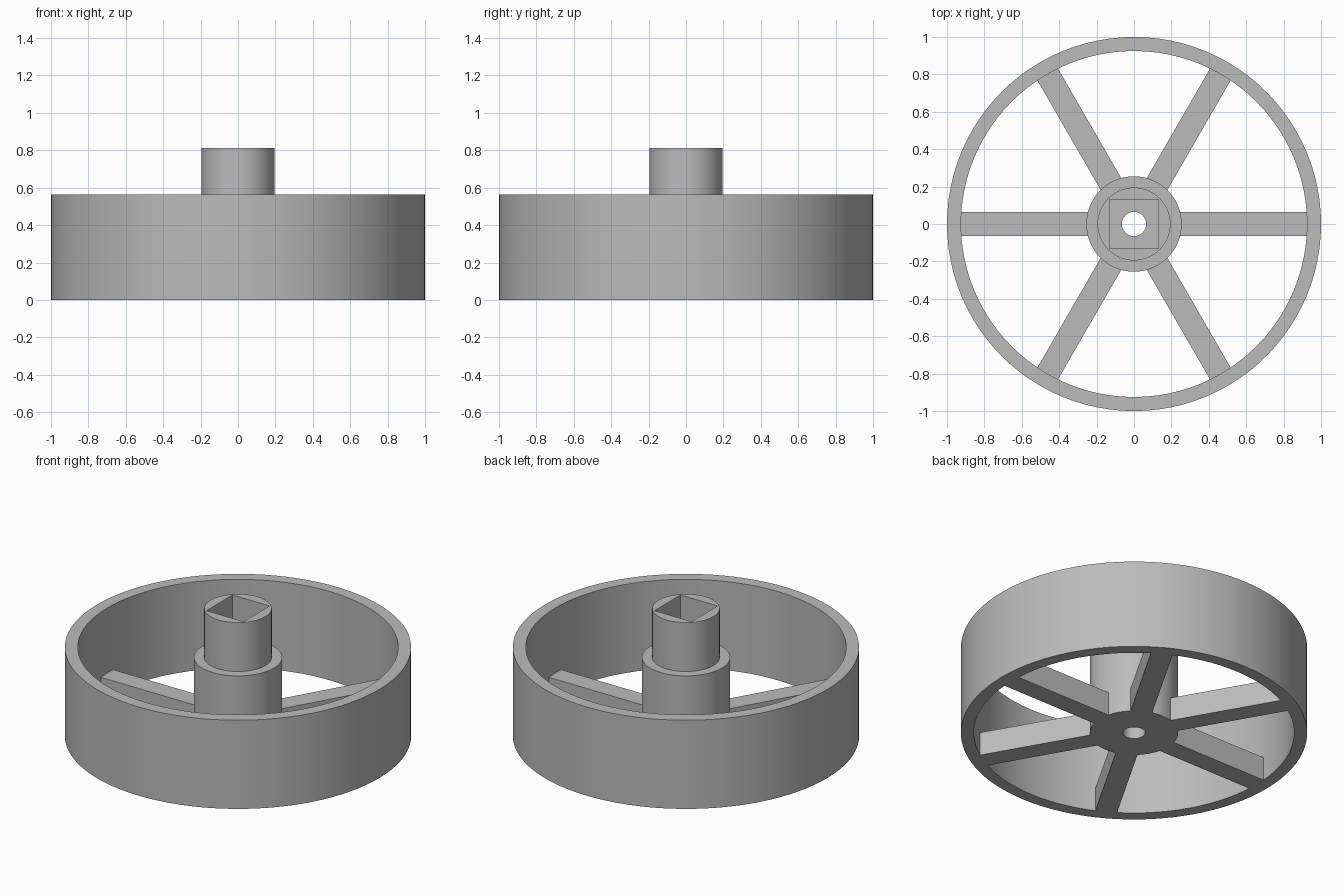
import bpy, bmesh, math
from mathutils import Matrix

if "Cube" in bpy.data.objects:
    bpy.data.objects.remove(bpy.data.objects["Cube"])

grey = bpy.data.materials.new("plain grey")
grey.diffuse_color = (0.5, 0.5, 0.5, 1)
grey.use_nodes = True
grey.node_tree.nodes["Principled BSDF"].inputs["Base Color"].default_value = grey.diffuse_color


def add_object(name, bm):
    bmesh.ops.recalc_face_normals(bm, faces=bm.faces)
    mesh = bpy.data.meshes.new(name)
    bm.to_mesh(mesh)
    bm.free()
    mesh.materials.append(grey)
    obj = bpy.data.objects.new(name, mesh)
    bpy.context.collection.objects.link(obj)
    return obj


def lathe(name, profile, sides):
    """Spin a closed (radius, z) outline round the z axis."""
    bm = bmesh.new()
    rings = []
    for i in range(sides):
        a = 2 * math.pi * i / sides
        rings.append([bm.verts.new((r * math.cos(a), r * math.sin(a), z)) for r, z in profile])
    n = len(profile)
    for i in range(sides):
        a, b = rings[i], rings[(i + 1) % sides]
        for j in range(n):
            k = (j + 1) % n
            bm.faces.new((a[j], b[j], b[k], a[k]))
    return add_object(name, bm)


def box(name, x0, x1, y0, y1, z0, z1, angle=0.0):
    bm = bmesh.new()
    bmesh.ops.create_cube(bm, size=1)
    m = (Matrix.Rotation(angle, 4, 'Z')
         @ Matrix.Translation(((x0 + x1) / 2, (y0 + y1) / 2, (z0 + z1) / 2))
         @ Matrix.Diagonal((x1 - x0, y1 - y0, z1 - z0, 1)))
    bmesh.ops.transform(bm, matrix=m, verts=bm.verts)
    return add_object(name, bm)


def smooth(obj):
    bpy.ops.object.select_all(action='DESELECT')
    obj.select_set(True)
    bpy.context.view_layer.objects.active = obj
    bpy.ops.object.shade_smooth_by_angle(angle=math.radians(30))


# Outer rim
rim = lathe("rim", [(0.925, 0), (1, 0), (1, 0.565), (0.925, 0.565)], 96)

# Stepped hub with a round through bore
hub = lathe("hub", [(0.065, 0), (0.255, 0), (0.255, 0.5),
                    (0.195, 0.5), (0.195, 0.812), (0.065, 0.812)], 64)

# Square socket cut down from the top of the hub
cutter = box("socket_cutter", -0.131, 0.131, -0.131, 0.131, 0.15, 1.0)
cut = hub.modifiers.new("square socket", 'BOOLEAN')
cut.operation = 'DIFFERENCE'
cut.solver = 'EXACT'
cut.object = cutter
bpy.context.view_layer.objects.active = hub
bpy.ops.object.modifier_apply(modifier=cut.name)
bpy.data.objects.remove(cutter)

# Six spokes
for i in range(6):
    box(f"spoke_{i + 1}", 0.24, 0.935, -0.0635, 0.0635, 0, 0.15, i * math.pi / 3)

smooth(rim)
smooth(hub)
